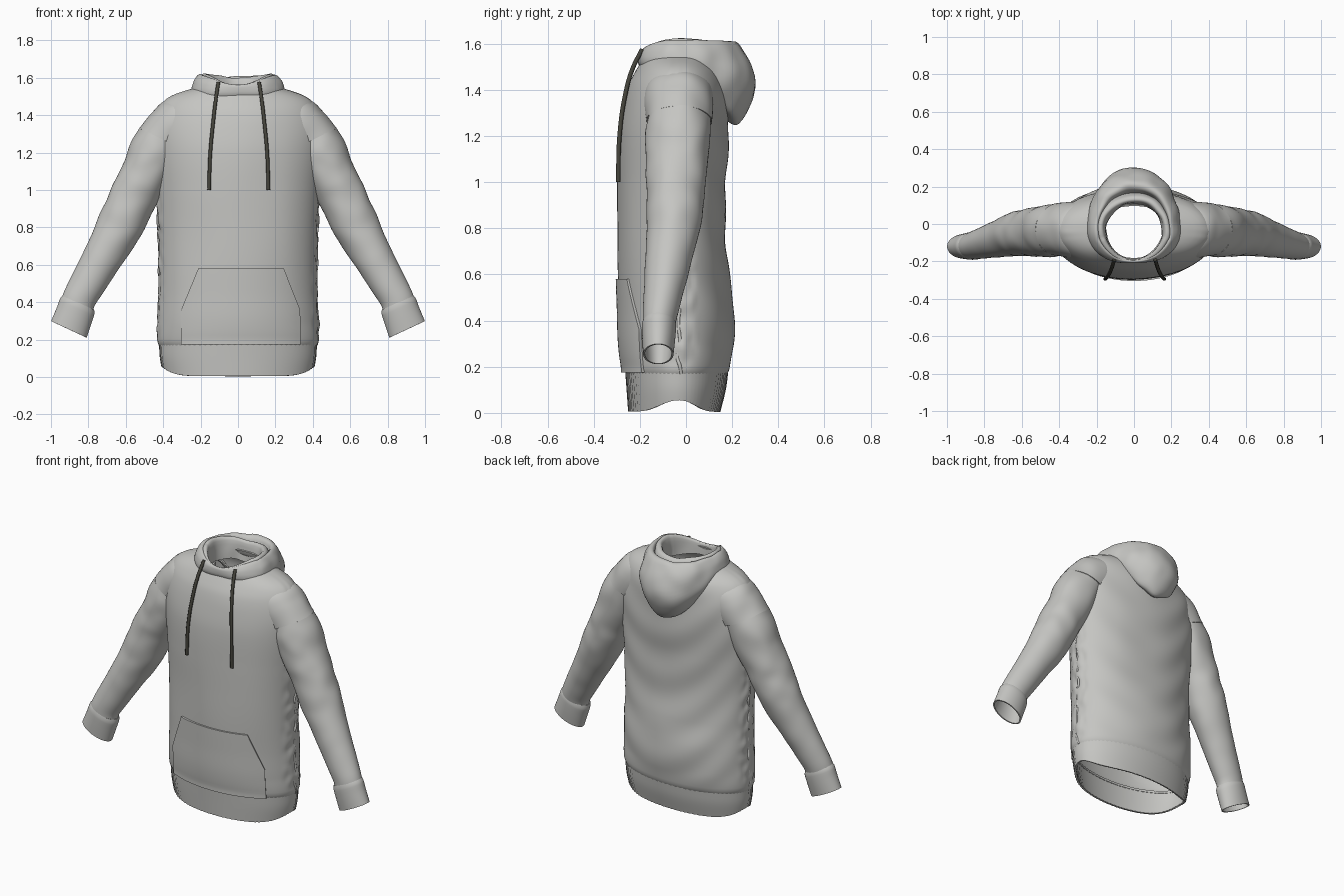
import bpy, math
from mathutils import Vector, noise

cube = bpy.data.objects.get("Cube")
if cube:
    bpy.data.objects.remove(cube)


def material(name, rgb):
    m = bpy.data.materials.new(name)
    m.use_nodes = True
    m.diffuse_color = (*rgb, 1)
    m.node_tree.nodes["Principled BSDF"].inputs["Base Color"].default_value = (*rgb, 1)
    return m


FABRIC = material("light grey fabric", (0.56, 0.56, 0.54))
CORD = material("dark cord", (0.06, 0.058, 0.045))


def sample(keys, t):
    """Smooth interpolation of key rows by their first value."""
    t = min(max(t, keys[0][0]), keys[-1][0])
    i = next(k for k in range(len(keys) - 1) if t <= keys[k + 1][0])
    p, q = keys[i], keys[i + 1]
    o, r = keys[max(i - 1, 0)], keys[min(i + 2, len(keys) - 1)]
    h = q[0] - p[0]
    s = (t - p[0]) / h
    out = []
    for k in range(1, len(p)):
        m0 = (q[k] - o[k]) / (q[0] - o[0]) * h
        m1 = (r[k] - p[k]) / (r[0] - p[0]) * h
        out.append((2*s**3 - 3*s*s + 1) * p[k] + (s**3 - 2*s*s + s) * m0
                   + (3*s*s - 2*s**3) * q[k] + (s**3 - s*s) * m1)
    return out


def steps(a, b, n):
    return [a + (b - a) * i / n for i in range(n + 1)]


def loft(name, rings, closed=True, thick=0.008, offset=0):
    """Skin a list of equal-length rings."""
    n = len(rings[0])
    faces = [(i*n + j, i*n + (j+1) % n, (i+1)*n + (j+1) % n, (i+1)*n + j)
             for i in range(len(rings) - 1) for j in range(n if closed else n - 1)]
    me = bpy.data.meshes.new(name)
    me.from_pydata([p for r in rings for p in r], [], faces)
    me.materials.append(FABRIC)
    ob = bpy.data.objects.new(name, me)
    bpy.context.collection.objects.link(ob)
    mod = ob.modifiers.new("cloth thickness", 'SOLIDIFY')
    mod.thickness, mod.offset = thick, offset
    bpy.ops.object.select_all(action='DESELECT')
    ob.select_set(True)
    bpy.context.view_layer.objects.active = ob
    bpy.ops.object.modifier_apply(modifier=mod.name)
    bpy.ops.object.shade_smooth_by_angle(angle=math.radians(50))
    return ob


def tube(name, points, radius, mat):
    cu = bpy.data.curves.new(name, 'CURVE')
    cu.dimensions = '3D'
    cu.bevel_depth, cu.bevel_resolution, cu.use_fill_caps = radius, 2, True
    sp = cu.splines.new('BEZIER')
    sp.bezier_points.add(len(points) - 1)
    for bp, p in zip(sp.bezier_points, points):
        bp.co = p
        bp.handle_left_type = bp.handle_right_type = 'AUTO'
    cu.materials.append(mat)
    ob = bpy.data.objects.new(name, cu)
    bpy.context.collection.objects.link(ob)


def angles(n):
    return [2 * math.pi * k / n for k in range(n)]


def crumple(p, freq, amp):
    return p + noise.noise_vector(p * freq) * amp


# Torso: height, half width, front depth, back depth
AXIS = -0.03
TORSO = [(.16, .41, -.25, .17), (.19, .425, -.265, .185), (.3, .425, -.28, .2),
         (.45, .42, -.285, .205), (.6, .42, -.29, .185), (.8, .425, -.293, .17),
         (1.0, .435, -.295, .172), (1.2, .45, -.288, .18), (1.32, .45, -.27, .178),
         (1.42, .425, -.245, .165), (1.48, .385, -.215, .14),
         (1.515, .32, -.195, .11), (1.545, .22, -.185, .1)]


def oval(keys, z, a):
    w, front, back = sample(keys, z)
    c, s = math.cos(a), math.sin(a)
    return Vector((w * c, AXIS + s * (back - AXIS if s > 0 else AXIS - front), z))


def torso_point(z, a):
    p = oval(TORSO, z, a)
    c, s = math.cos(a), math.sin(a)
    out = Vector((c, s, 0))
    fade = min(1, (z - .16) * 8, (1.56 - z) * 5)
    p += out * noise.noise(Vector((p.x * 4, p.y * 4, z * 2))) * .006 * fade
    if s > 0:  # hanging folds across the back
        p += out * s * .004 * fade * math.sin(24 * z - 40 * (p.x - .08) ** 2)
    side = max(0, abs(c) - .93) / .07  # crumpled side seams
    return p + out * side * fade * .014 * noise.noise(Vector((c * 3, s * 6, z * 16)))


loft("torso", [[torso_point(z, a) for a in angles(120)] for z in steps(.16, 1.545, 90)])

# Hem band, raised at the side vents
HEM = [(0, .39, -.243, .14), (.1, .41, -.25, .165), (.18, .415, -.256, .176)]
hem_rings = []
for t in steps(0, 1, 8):
    ring = []
    for a in angles(160):
        low = .006 + .05 * abs(math.cos(a)) ** 8
        p = oval(HEM, low + (.178 - low) * t, a)
        ring.append(p + Vector((math.cos(a), math.sin(a), 0)) * .0015 * math.cos(80 * a))
    hem_rings.append(ring)
loft("hem_band", hem_rings, thick=.012)

# Front pocket follows the torso front
POCKET = [(.175, -.302, .33), (.36, -.3, .328), (.58, -.21, .242)]
rows = []
for z in steps(.175, .58, 24):
    k = 0 if z < .36 else 1
    (z0, l0, r0), (z1, l1, r1) = POCKET[k:k + 2]
    f = (z - z0) / (z1 - z0)
    w, front, _ = sample(TORSO, max(z, .2))
    rows.append([Vector((x, AXIS - (AXIS - front) * math.sqrt(1 - (x / w) ** 2) - .007, z))
                 for x in steps(l0 + (l1 - l0) * f, r0 + (r1 - r0) * f, 30)])
loft("front_pocket", rows, closed=False, thick=.016)

# Shoulders, sleeves and cuffs: minus height, x, y, half width, half depth
SHOULDER = [(-1.44, .22, -.03, .11, .11), (-1.415, .27, -.03, .135, .135),
            (-1.355, .317, -.03, .148, .145), (-1.265, .392, -.03, .148, .138)]
SLEEVE = [(-1.27, .4, -.03, .14, .132), (-1.19, .445, -.035, .137, .137),
          (-1.05, .515, -.04, .128, .13), (-.8, .635, -.055, .118, .112),
          (-.6, .745, -.085, .1, .09), (-.42, .848, -.113, .086, .07),
          (-.385, .86, -.117, .088, .066)]
CUFF = [(-.397, .853, -.117, .088, .066), (-.385, .857, -.117, .096, .07),
        (-.33, .876, -.118, .098, .068), (-.255, .904, -.12, .101, .062)]
ACROSS = Vector((.906, 0, .423))


def limb(name, keys, side, count, inner, wrinkle):
    rings = []
    for t in steps(keys[0][0], keys[-1][0], count):
        x, y, a, b = sample(keys, t)
        ring = []
        for ang in angles(48):
            p = Vector((x, y, -t)) + ACROSS * a * math.cos(ang)
            p.y += b * math.sin(ang)
            p.x = max(p.x, inner)
            p = crumple(p, 9, wrinkle * max(.2, -t - .3))
            ring.append(Vector((p.x * side, p.y, p.z)))
        rings.append(ring)
    loft(name, rings)


for label, side in (("left", 1), ("right", -1)):
    limb(label + "_shoulder", SHOULDER, side, 14, .22, .005)
    limb(label + "_sleeve", SLEEVE, side, 50, .36, .011)
    limb(label + "_cuff", CUFF, side, 10, 0, 0)
    # Raised crumpled seam down each side
    seam = []
    for z in steps(.17, 1.0, 24):
        w = sample(TORSO, z)[0]
        wob = noise.noise(Vector((side * 5, 0, z * 14)))
        seam.append((side * (w - .002 + .008 * wob), AXIS + .02 * wob, z))
    tube(label + "_side_seam", seam, .008, FABRIC)

# Hood: sections of radius and height running outside to inside
BACK = [(.19, 1.31), (.225, 1.262), (.262, 1.257), (.312, 1.34), (.326, 1.43), (.3, 1.53),
        (.25, 1.597), (.215, 1.595), (.2, 1.55), (.175, 1.59), (.15, 1.585), (.138, 1.48)]
SIDE = [(.235, 1.49), (.24, 1.5), (.245, 1.515), (.245, 1.535), (.24, 1.555), (.23, 1.58),
        (.213, 1.605), (.2, 1.615), (.19, 1.61), (.18, 1.62), (.162, 1.605), (.152, 1.49)]
FRONT = [(.165, 1.5), (.17, 1.51), (.173, 1.52), (.174, 1.53), (.174, 1.54), (.173, 1.55),
         (.171, 1.555), (.169, 1.558), (.167, 1.558), (.164, 1.556), (.16, 1.55), (.157, 1.49)]


def section(rows):
    return [(i, *p) for i, p in enumerate(rows)]


back, flank, front = section(BACK), section(SIDE), section(FRONT)
hood = []
for t in steps(0, 11, 44):
    ring = []
    for a in angles(96):
        c, s = math.cos(a), math.sin(a)
        end, k = (back, s * s) if s > 0 else (front, (-s) ** 2.2)
        (r0, z0), (r1, z1) = sample(flank, t), sample(end, t)
        r, z = r0 + (r1 - r0) * k, z0 + (z1 - z0) * k
        p = Vector((r * c, AXIS + r * s, z))
        ring.append(crumple(p, 11, .009 if s > -.3 else .003))
    hood.append(ring)
loft("hood", hood)

# Drawstrings hanging from the collar
for label, side, shift in (("left", 1, .008), ("right", -1, 0)):
    path = [(.105, -.19, 1.575), (.118, -.232, 1.49), (.132, -.265, 1.37),
            (.148, -.288, 1.2), (.155, -.294, 1.0)]
    tube(label + "_drawstring", [(side * (x + shift), y, z) for x, y, z in path], .01, CORD)
